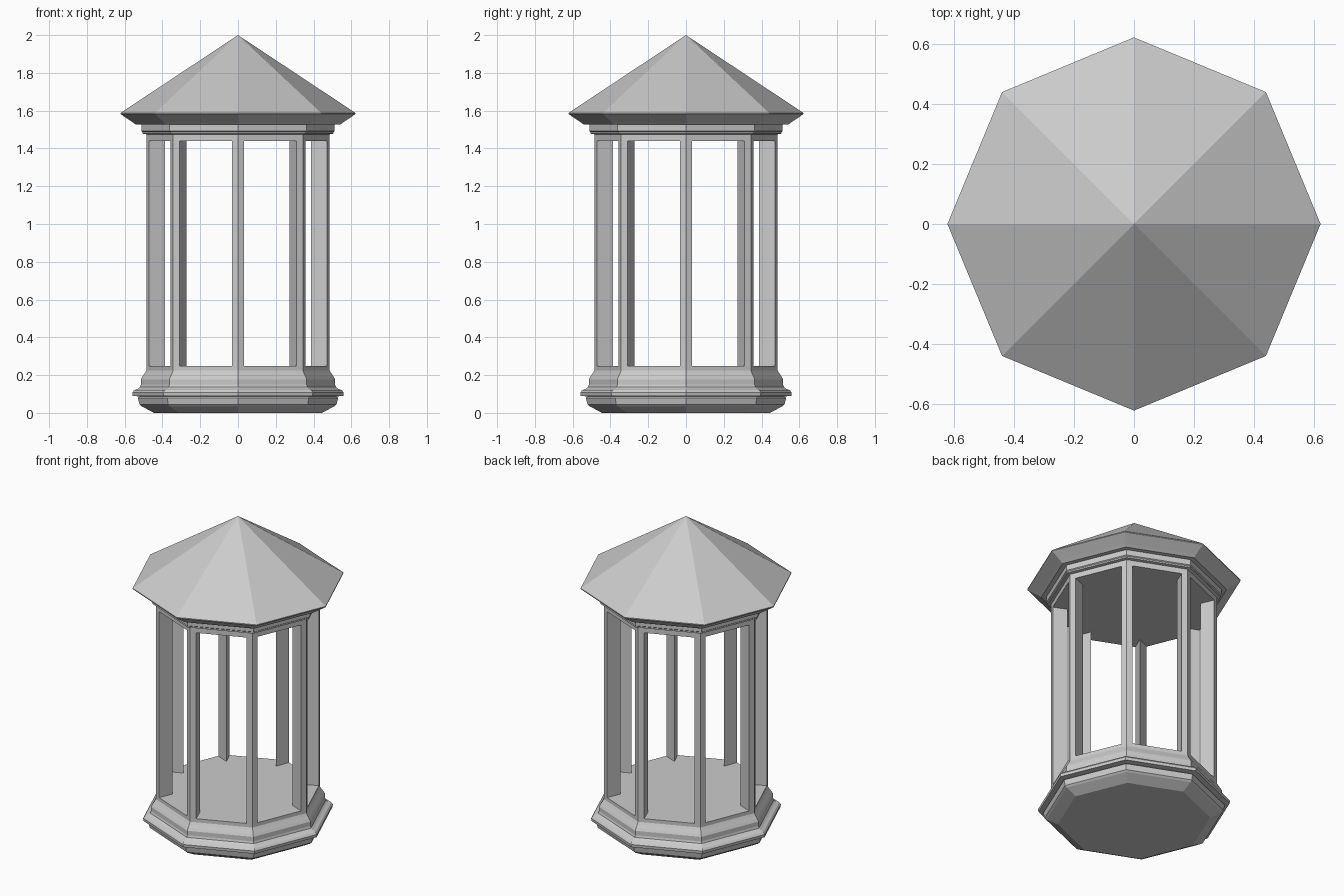
import bpy, bmesh
from math import sin, cos, pi

if "Cube" in bpy.data.objects:
    bpy.data.objects.remove(bpy.data.objects["Cube"])


def finish(name, bm):
    bmesh.ops.remove_doubles(bm, verts=bm.verts, dist=1e-5)
    bmesh.ops.recalc_face_normals(bm, faces=bm.faces)
    me = bpy.data.meshes.new(name)
    bm.to_mesh(me)
    bm.free()
    ob = bpy.data.objects.new(name, me)
    bpy.context.collection.objects.link(ob)
    return ob


def octagon_stack(name, profile):
    """Eight-sided solid from (corner radius, height) pairs, corners on the axes."""
    bm = bmesh.new()
    rings = []
    for r, z in profile:
        if r == 0:
            rings.append([bm.verts.new((0, 0, z))] * 8)
        else:
            rings.append([bm.verts.new((r * cos(i * pi / 4), r * sin(i * pi / 4), z))
                          for i in range(8)])
    for a, b in zip(rings, rings[1:]):
        for i in range(8):
            j = (i + 1) % 8
            corners = [a[i], a[j], b[j], b[i]]
            bm.faces.new(list(dict.fromkeys(corners)))
    for ring in (rings[0], rings[-1]):
        if ring[0] is not ring[1]:
            bm.faces.new(ring)
    return finish(name, bm)


# Foot below the shadow groove
octagon_stack("foot", [(.445, 0), (.51, .035), (.522, .045), (.53, .08), (.52, .087)])

# Moulded base whose flat top is the floor
octagon_stack("base_moulding", [
    (.52, .087), (.558, .09), (.56, .108), (.55, .12), (.53, .128), (.518, .137),
    (.514, .15), (.514, .178), (.506, .192), (.494, .21), (.485, .225), (.485, .248)])

# Corner posts: wedge section with the outer edge following the octagon
section = [(.485, 0), (.471, .033), (.387, 0), (.471, -.033)]
for k in range(8):
    c, s = cos(k * pi / 4), sin(k * pi / 4)
    bm = bmesh.new()
    lower, upper = ([bm.verts.new((r * c - t * s, r * s + t * c, z)) for r, t in section]
                    for z in (.248, 1.44))
    bm.faces.new(lower)
    bm.faces.new(upper)
    for i in range(4):
        j = (i + 1) % 4
        bm.faces.new((lower[i], lower[j], upper[j], upper[i]))
    finish(f"corner_post_{k + 1}", bm)

# Lintel band and stepped cornice
octagon_stack("cornice", [(.485, 1.44), (.485, 1.475), (.505, 1.478), (.505, 1.487),
                          (.512, 1.492), (.512, 1.527)])

# Pointed roof with sloping eaves
octagon_stack("roof", [(.542, 1.527), (.56, 1.54), (.622, 1.582), (.622, 1.588), (0, 2.0)])
